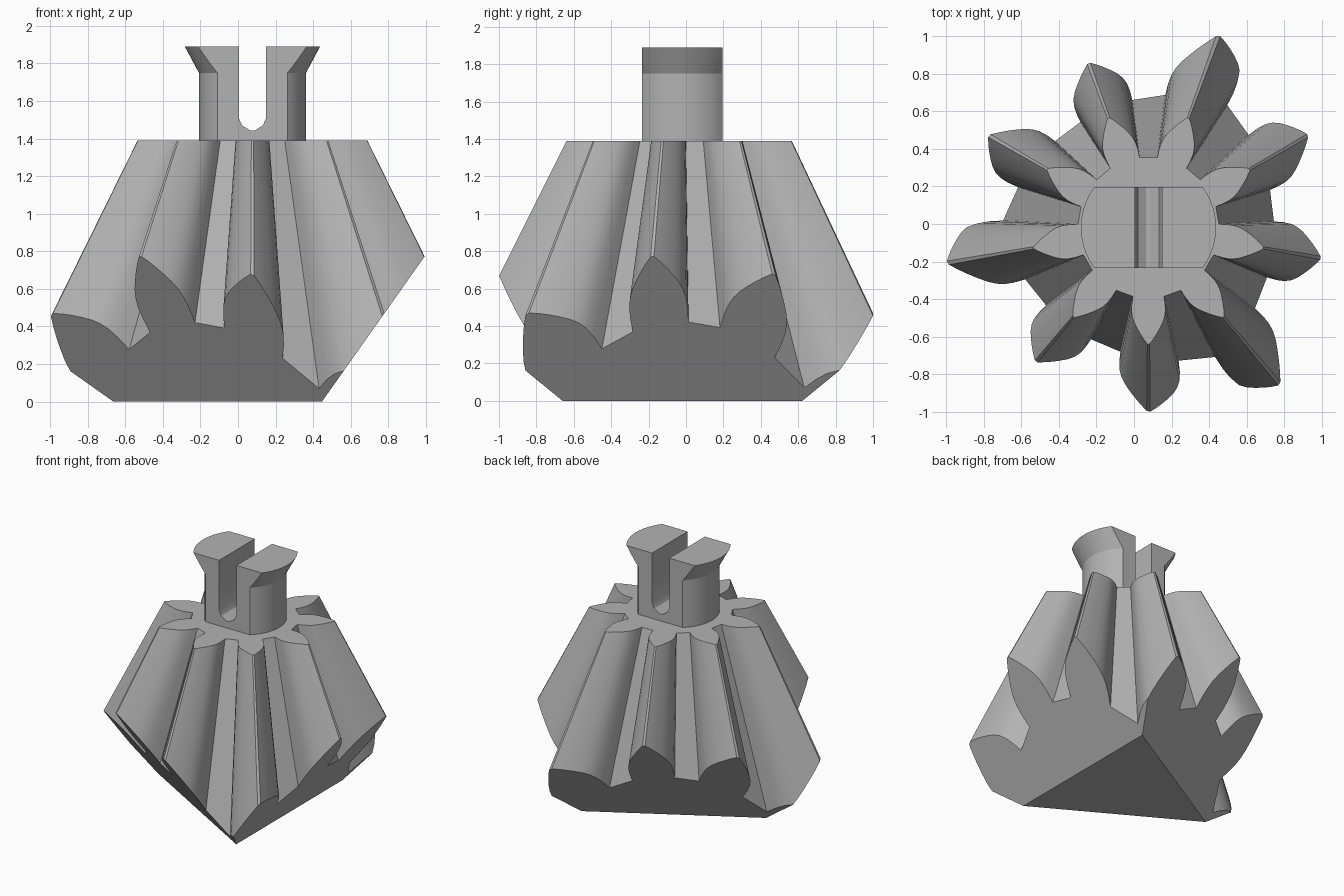
import bpy, bmesh, math

if "Cube" in bpy.data.objects:
    bpy.data.objects.remove(bpy.data.objects["Cube"])

CX, CY = 0.077, -0.019      # gear axis
TOP, APEX = 1.39, 2.63      # top of the teeth, tip of the pitch cone
TEETH = 9

grey = bpy.data.materials.new("grey")
grey.diffuse_color = (0.45, 0.45, 0.45, 1)
grey.use_nodes = True
grey.node_tree.nodes["Principled BSDF"].inputs["Base Color"].default_value = grey.diffuse_color


def make_object(name, bm):
    bmesh.ops.recalc_face_normals(bm, faces=bm.faces[:])
    mesh = bpy.data.meshes.new(name)
    bm.to_mesh(mesh)
    bm.free()
    mesh.materials.append(grey)
    ob = bpy.data.objects.new(name, mesh)
    ob.location = (CX, CY, 0)
    bpy.context.collection.objects.link(ob)
    return ob


def loft(name, rings):
    """Closed solid through rings with equal point counts."""
    bm = bmesh.new()
    vs = [[bm.verts.new(p) for p in ring] for ring in rings]
    n = len(rings[0])
    for a, b in zip(vs, vs[1:]):
        for i in range(n):
            j = (i + 1) % n
            bm.faces.new((a[i], a[j], b[j], b[i]))
    bm.faces.new(vs[0][::-1])
    bm.faces.new(vs[-1])
    return make_object(name, bm)


def circle(r, z, n, start=0.0):
    return [(r * math.cos(start + math.tau * i / n),
             r * math.sin(start + math.tau * i / n), z) for i in range(n)]


def cut(ob, cutter, operation):
    cutter.hide_render = True
    mod = ob.modifiers.new("cut", 'BOOLEAN')
    mod.operation, mod.object, mod.solver = operation, cutter, 'EXACT'
    bpy.context.view_layer.objects.active = ob
    bpy.ops.object.modifier_apply(modifier=mod.name)
    bpy.data.objects.remove(cutter)


def smooth(ob):
    bpy.ops.object.select_all(action='DESELECT')
    ob.select_set(True)
    bpy.context.view_layer.objects.active = ob
    bpy.ops.object.shade_smooth_by_angle(angle=math.radians(25))


# Bevel gear: one tooth flank as (radius, half width), mirrored and repeated
flank = [(0.366, 0.083), (0.41, 0.089), (0.445, 0.090), (0.475, 0.086), (0.505, 0.076),
         (0.535, 0.061), (0.565, 0.044), (0.593, 0.026), (0.62, 0.006)]
tooth = [(r, -w) for r, w in flank] + [(r, w) for r, w in reversed(flank)]
outline = []
for k in range(TEETH):
    a = math.radians(-90 + k * 360 / TEETH)
    c, s = math.cos(a), math.sin(a)
    outline += [(r * c - w * s, r * s + w * c) for r, w in tooth]


def gear_ring(z):
    f = (APEX - z) / (APEX - TOP)
    return [(x * f, y * f, z) for x, y in outline]


gear = loft("bevel_gear", [gear_ring(-0.2), gear_ring(TOP)])

# Three slanted faces below, meeting a flat triangular base
wedge = loft("wedge_cutter", [circle(0.74 + math.sqrt(2) * z, z, 3, math.pi) for z in (0, 2)])
cut(gear, wedge, 'INTERSECT')
smooth(gear)

# Clip post: flared cylinder with two flat sides
post = loft("clip_post", [circle(r, z, 64) for r, z in
                          ((0.285, TOP - 0.01), (0.285, 1.75), (0.36, 1.89))])
flats = loft("flats_cutter", [[(x, y, z) for x, y in
                               ((-1, -0.215), (1, -0.215), (1, 0.215), (-1, 0.215))]
                              for z in (1, 2.2)])
cut(post, flats, 'INTERSECT')

# Slot with a faceted round bottom
slot = [(-0.073, 2.1), (-0.073, 1.51), (-0.055, 1.47), (-0.012, 1.443), (0.012, 1.443),
        (0.055, 1.47), (0.073, 1.51), (0.073, 2.1)]
slot_cutter = loft("slot_cutter", [[(x, y, z) for x, z in slot] for y in (-1, 1)])
cut(post, slot_cutter, 'DIFFERENCE')
smooth(post)
